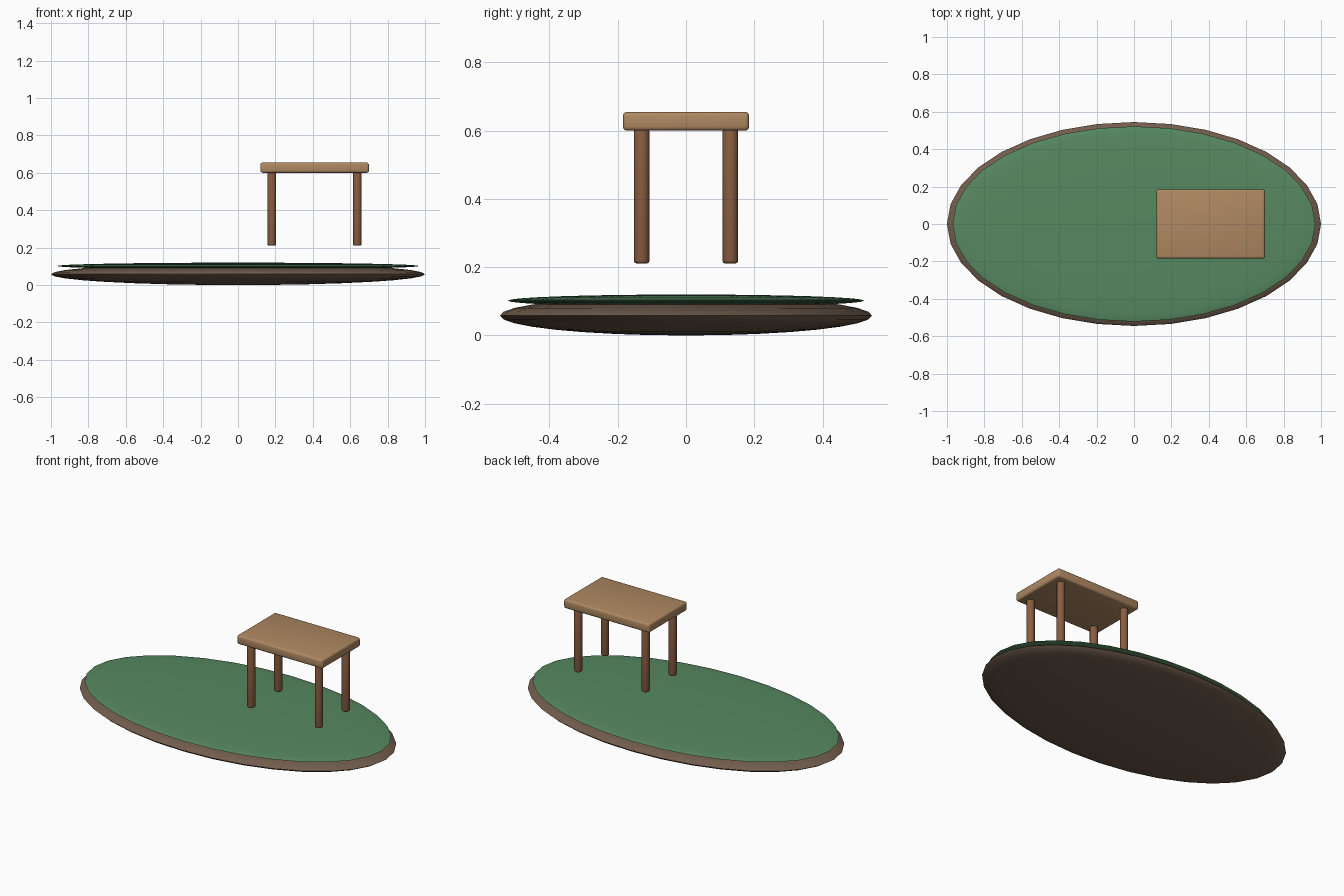
import bpy
import math

if "Cube" in bpy.data.objects:
    bpy.data.objects.remove(bpy.data.objects["Cube"])


def material(name, color):
    m = bpy.data.materials.new(name)
    m.diffuse_color = (*color, 1)
    m.use_nodes = True
    m.node_tree.nodes["Principled BSDF"].inputs["Base Color"].default_value = m.diffuse_color
    return m


soil = material("soil brown", (0.165, 0.108, 0.073))
grass = material("grass green", (0.095, 0.25, 0.12))
light_wood = material("light wood", (0.43, 0.25, 0.122))
dark_wood = material("dark wood", (0.25, 0.11, 0.053))


def finish(name, mat, size, bevel=0.0):
    """Name, scale, bevel, smooth and colour the active object."""
    o = bpy.context.object
    o.name = name
    o.scale = size
    bpy.ops.object.transform_apply(location=False, rotation=False, scale=True)
    if bevel:
        b = o.modifiers.new("soft edges", 'BEVEL')
        b.width = bevel
        b.segments = 3
        b.limit_method = 'ANGLE'
        b.angle_limit = math.radians(40)
        bpy.ops.object.modifier_apply(modifier=b.name)
    bpy.ops.object.shade_smooth_by_angle(angle=math.radians(35))
    o.data.materials.append(mat)
    return o


def disc(name, mat, z, radii):
    """Flattened ball used for the ground layers."""
    bpy.ops.mesh.primitive_uv_sphere_add(segments=32, ring_count=16, radius=1, location=(0, 0, z))
    finish(name, mat, radii)
    bpy.ops.object.shade_smooth()


# Ground layers
disc("soil_base", soil, 0.058, (1.0, 0.545, 0.058))
disc("grass_layer", grass, 0.102, (0.97, 0.522, 0.018))

# Table top
bpy.ops.mesh.primitive_cube_add(size=1, location=(0.41, 0, 0.6275))
finish("table_top", light_wood, (0.58, 0.37, 0.055), 0.012)

# Four round legs
for x in (0.181, 0.638):
    for y in (-0.13, 0.13):
        bpy.ops.mesh.primitive_cylinder_add(vertices=16, radius=1, depth=1, location=(x, y, 0.4075))
        finish("table_leg", dark_wood, (0.023, 0.023, 0.393), 0.008)
